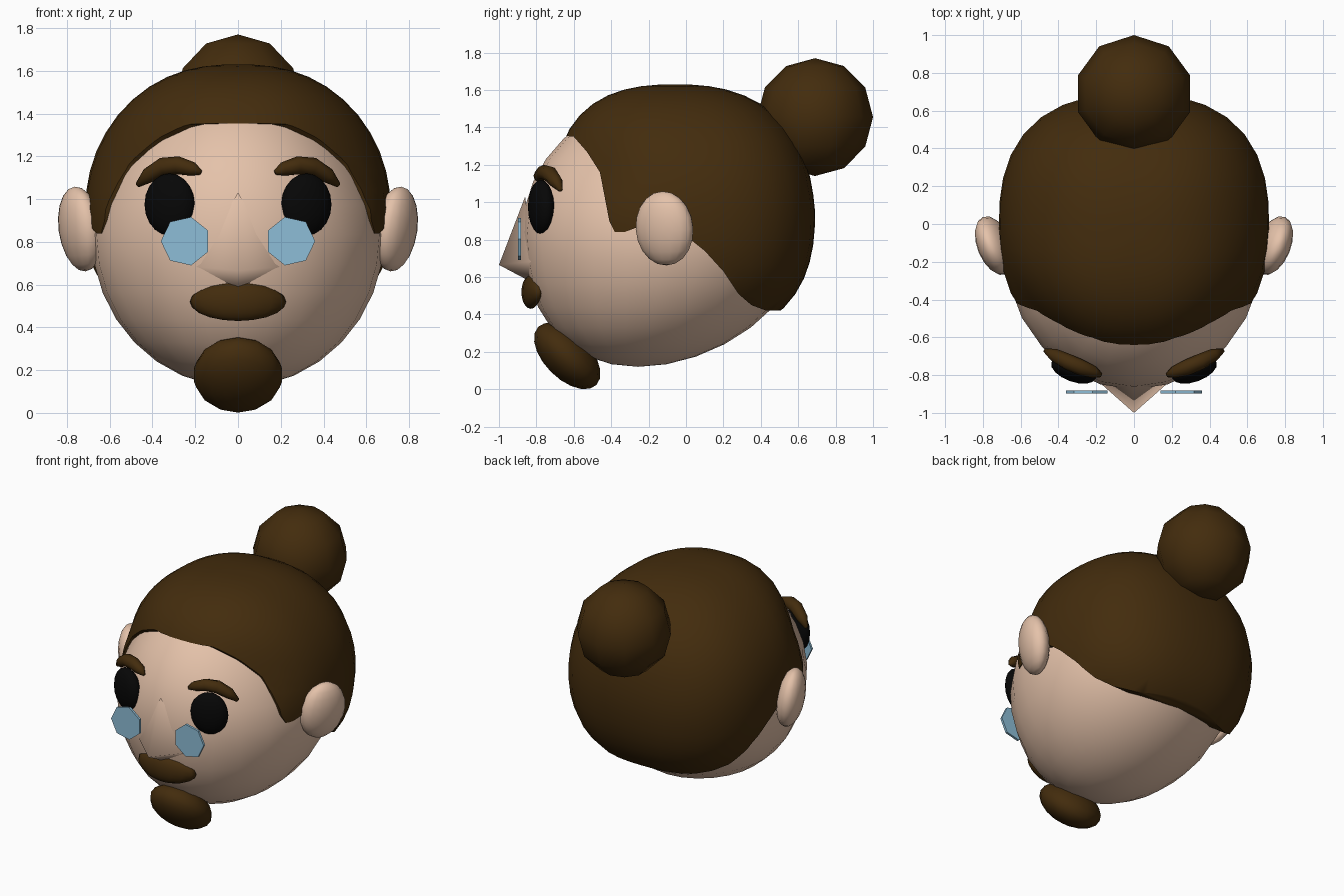
import bpy, bmesh, math
from mathutils import Matrix, Vector, Euler

if "Cube" in bpy.data.objects:
    bpy.data.objects.remove(bpy.data.objects["Cube"])


def material(name, rgb):
    m = bpy.data.materials.new(name)
    m.diffuse_color = (*rgb, 1)
    m.use_nodes = True
    m.node_tree.nodes["Principled BSDF"].inputs["Base Color"].default_value = m.diffuse_color
    return m


SKIN = material("skin", (0.78, 0.54, 0.40))
BROWN = material("brown hair", (0.056, 0.025, 0.004))
BLACK = material("black", (0.002, 0.002, 0.002))
BLUE = material("light blue", (0.27, 0.51, 0.68))


def finish(name, bm, mat, smooth=True):
    bmesh.ops.recalc_face_normals(bm, faces=bm.faces)
    me = bpy.data.meshes.new(name)
    bm.to_mesh(me)
    bm.free()
    me.materials.append(mat)
    for p in me.polygons:
        p.use_smooth = smooth
    ob = bpy.data.objects.new(name, me)
    bpy.context.collection.objects.link(ob)
    return ob


def ball(name, mat, loc, radii, rot=(0, 0, 0), seg=16, rings=10, warp=None):
    """Ellipsoid with an optional warp of the unit sphere."""
    bm = bmesh.new()
    bmesh.ops.create_uvsphere(bm, u_segments=seg, v_segments=rings, radius=1)
    turn = Euler([math.radians(a) for a in rot]).to_matrix()
    for v in bm.verts:
        c = warp(v.co) if warp else v.co
        v.co = turn @ Vector(c[i] * radii[i] for i in range(3)) + Vector(loc)
    return finish(name, bm, mat)


def tube(name, mat, path, radii, sides=8):
    """Tapered tube along a path of points."""
    bm = bmesh.new()
    pts = [Vector(p) for p in path]
    rings = []
    for i, p in enumerate(pts):
        d = (pts[min(i + 1, len(pts) - 1)] - pts[max(i - 1, 0)]).normalized()
        a = d.cross(Vector((0, 1, 0))).normalized()
        b = d.cross(a)
        rings.append([bm.verts.new(p + radii[i] * (a * math.cos(t) + b * math.sin(t)))
                      for t in (2 * math.pi * k / sides for k in range(sides))])
    for r0, r1 in zip(rings, rings[1:]):
        for k in range(sides):
            n = (k + 1) % sides
            bm.faces.new((r0[k], r0[n], r1[n], r1[k]))
    bm.faces.new(rings[0])
    bm.faces.new(rings[-1])
    return finish(name, bm, mat)


# Head: narrower forehead, jaw pushed forward
def skull(c):
    up, down = max(c.z, 0), max(-c.z, 0)
    return Vector((c.x * (1 - 0.12 * up), c.y - 0.18 * down ** 2, c.z))


ball("head", SKIN, (0, -0.12, 0.835), (0.685, 0.755, 0.715), seg=24, rings=16, warp=skull)


# Hair: boxy rounded cap leaning forward, tapering to the crown and forehead
def boxy(c, p=2.5):
    q = c / sum(abs(a) ** p for a in c) ** (1 / p)
    up, front = max(q.z, 0), max(-q.y, 0)
    q.x *= (1 - 0.14 * up ** 1.6) * (1 - 0.3 * front ** 2 * min(1, 3 * up))
    q.y -= 0.085 * up
    return q


hair = ball("hair", BROWN, (0, 0, 0.95), (0.715, 0.69, 0.68), seg=36, rings=24, warp=boxy)

# Hairline: side profile that trims the hair cap
hairline = [(-0.8, 1.37), (-0.6, 1.35), (-0.53, 1.27), (-0.46, 1.16), (-0.435, 1.03),
            (-0.41, 0.90), (-0.38, 0.84), (-0.33, 0.84), (-0.25, 0.87), (0, 0.82), (0.1, 0.74),
            (0.2, 0.63), (0.28, 0.51), (0.35, 0.45), (0.43, 0.42), (0.9, 0.42), (0.9, 1.8), (-0.8, 1.8)]
bm = bmesh.new()
face = bm.faces.new([bm.verts.new((-1, y, z)) for y, z in hairline])
side = bmesh.ops.extrude_face_region(bm, geom=[face])["geom"]
bmesh.ops.translate(bm, vec=(2, 0, 0), verts=[v for v in side if isinstance(v, bmesh.types.BMVert)])
cutter = finish("hairline_cutter", bm, BROWN, False)
cutter.hide_render = True
mod = hair.modifiers.new("trim", 'BOOLEAN')
mod.operation = 'INTERSECT'
mod.solver = 'EXACT'
mod.object = cutter
bpy.context.view_layer.objects.active = hair
hair.select_set(True)
bpy.ops.object.modifier_apply(modifier="trim")
bpy.data.objects.remove(cutter)
bpy.ops.object.shade_smooth_by_angle(angle=math.radians(40))

# Hair bun
ball("hair_bun", BROWN, (0, 0.69, 1.455), (0.313, 0.31, 0.315), seg=10, rings=6)

# Nose: open wedge set into the face
bm = bmesh.new()
top, tip, left, right, base = [bm.verts.new(c) for c in (
    (0, -0.86, 1.03), (0, -1.0, 0.665), (-0.21, -0.815, 0.685), (0.21, -0.815, 0.685), (0, -0.84, 0.58))]
for f in ((top, left, tip), (top, tip, right), (tip, left, base), (tip, base, right)):
    bm.faces.new(f)
finish("nose", bm, SKIN)

# Moustache wraps around the face, beard hangs off the chin
ball("moustache", BROWN, (0, -0.83, 0.52), (0.225, 0.05, 0.09), seg=16, rings=10,
     warp=lambda c: Vector((c.x, c.y + 0.9 * c.x ** 2, c.z)))
ball("chin_beard", BROWN, (0, -0.635, 0.178), (0.21, 0.22, 0.122), rot=(-45, 0, 0), seg=14, rings=10)

# Paired parts
for s, label in ((-1, "left"), (1, "right")):
    ball(label + "_ear", SKIN, (s * 0.738, -0.115, 0.86), (0.088, 0.165, 0.2), rot=(0, s * 8, s * -22))
    ball(label + "_eye", BLACK, (s * 0.32, -0.775, 0.975), (0.125, 0.06, 0.145), rot=(0, 0, s * 20))
    tube(label + "_eyebrow", BROWN,
         [(s * x, y, z) for x, y, z in ((0.175, -0.80, 1.125), (0.21, -0.785, 1.14), (0.28, -0.76, 1.158),
                                        (0.35, -0.73, 1.152), (0.42, -0.695, 1.11), (0.47, -0.67, 1.065))],
         (0.012, 0.032, 0.042, 0.043, 0.036, 0.012))
    # Seven-sided lens with a corner pointing outward
    bm = bmesh.new()
    bmesh.ops.create_cone(bm, cap_ends=True, segments=7, radius1=0.116, radius2=0.116, depth=0.016)
    corner = max(bm.verts, key=lambda v: v.co.z).co
    turn = Matrix.Rotation(-math.atan2(corner.y, corner.x), 4, 'Z')
    flip = Matrix.Rotation(0 if s > 0 else math.pi, 4, 'Z')
    bm.transform(Matrix.Translation((s * 0.245, -0.89, 0.803))
                 @ Matrix.Rotation(math.pi / 2, 4, 'X') @ flip @ turn)
    finish(label + "_lens", bm, BLUE, False)
